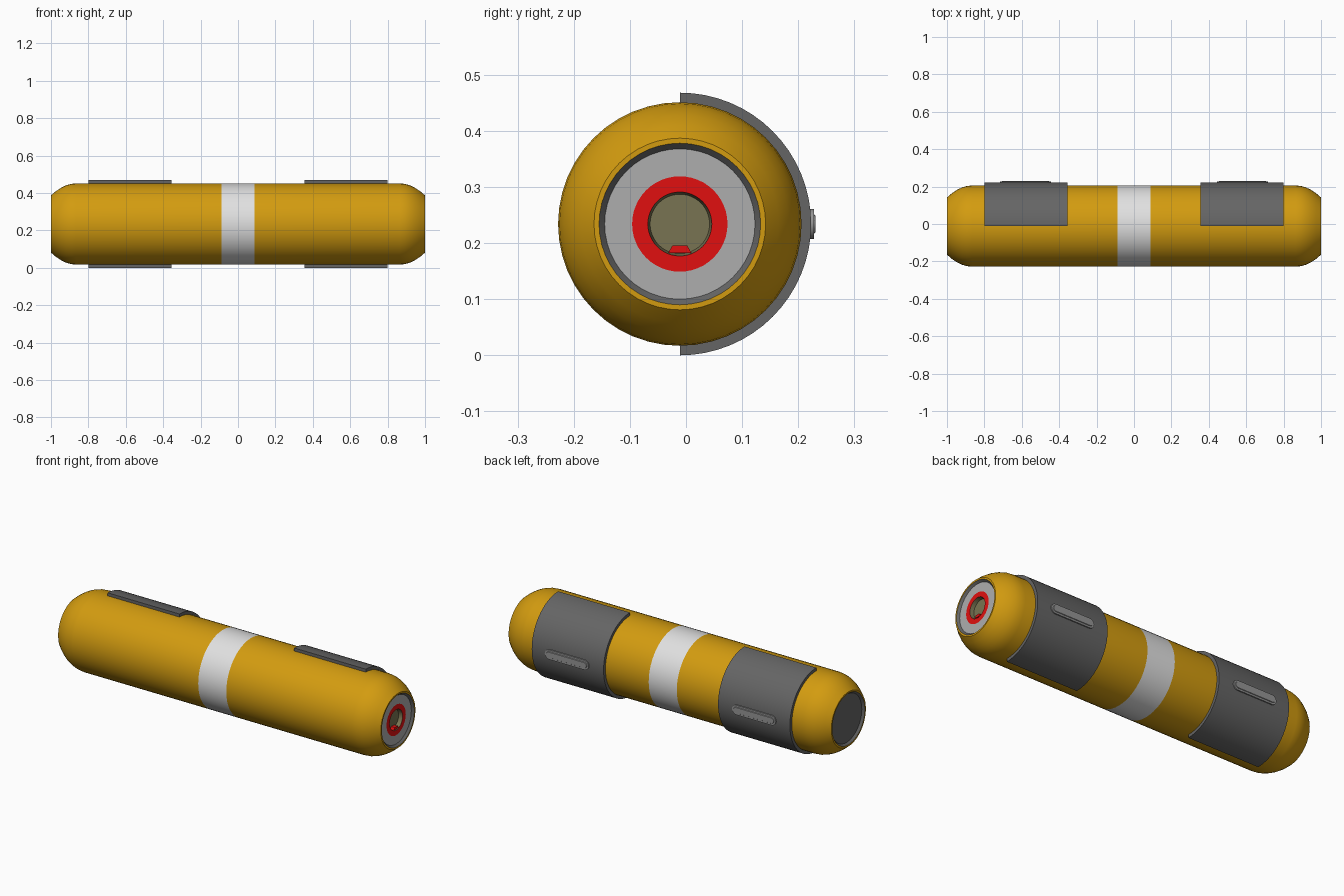
import bpy, bmesh
from math import sin, cos, pi
from mathutils import Vector

cube = bpy.data.objects.get("Cube")
if cube:
    bpy.data.objects.remove(cube)

AXIS_Y, AXIS_Z = -0.011, 0.234
R = 0.217


def material(name, rgb):
    m = bpy.data.materials.new(name)
    m.use_nodes = True
    m.diffuse_color = (*rgb, 1)
    m.node_tree.nodes["Principled BSDF"].inputs["Base Color"].default_value = (*rgb, 1)
    return m


YELLOW = material("amber yellow", (0.65, 0.33, 0.005))
WHITE = material("band white", (0.75, 0.75, 0.75))
DARK = material("dark grey", (0.13, 0.13, 0.13))
LIGHT = material("light grey", (0.42, 0.42, 0.42))
MID = material("mid grey", (0.3, 0.3, 0.3))
RED = material("red", (0.75, 0.005, 0.005))
OLIVE = material("olive", (0.19, 0.175, 0.085))


def finish(name, bm, mats):
    bmesh.ops.remove_doubles(bm, verts=bm.verts, dist=1e-5)
    bmesh.ops.recalc_face_normals(bm, faces=bm.faces)
    mesh = bpy.data.meshes.new(name)
    bm.to_mesh(mesh)
    bm.free()
    for m in mats:
        mesh.materials.append(m)
    ob = bpy.data.objects.new(name, mesh)
    bpy.context.collection.objects.link(ob)
    ob.location = (0, AXIS_Y, AXIS_Z)
    bpy.ops.object.select_all(action='DESELECT')
    ob.select_set(True)
    bpy.context.view_layer.objects.active = ob
    bpy.ops.object.shade_smooth_by_angle(angle=pi / 6)
    return ob


def lathe(name, profile, mats, rule=lambda x, r: 0, sweep=2 * pi, steps=48):
    """Sweep (x, radius) points around the x axis; rule picks the material."""
    bm = bmesh.new()
    rings = []
    for i in range(steps + 1):
        a = sweep * i / steps
        rings.append([bm.verts.new((x, r * sin(a), r * cos(a))) for x, r in profile])
    for p, q in zip(rings, rings[1:]):
        for j in range(len(profile) - 1):
            f = bm.faces.new((p[j], p[j + 1], q[j + 1], q[j]))
            mid = [(profile[j][k] + profile[j + 1][k]) / 2 for k in (0, 1)]
            f.material_index = rule(*mid)
    if sweep < 2 * pi:  # close the two cut ends
        for ring in (rings[0], rings[-1]):
            bm.faces.new(ring[:-1])
    bmesh.ops.dissolve_degenerate(bm, dist=1e-6, edges=bm.edges)
    return finish(name, bm, mats)


# Body with domed shoulders, flat rims and a painted centre band
shoulder = [(0.865 + 0.135 * t, R - 0.064 * t * t) for t in (0, .2, .4, .6, .8, 1)]
half = [(0.087, R)] + shoulder + [(1.0, 0.144)]
body = [(-x, r) for x, r in reversed(half)] + half
lathe("body", body, [YELLOW, WHITE], lambda x, r: 1 if abs(x) < 0.08 else 0)

# Recessed end caps: plain on one end, key socket on the other
lathe("plain_end_cap", [(-1.0, 0.145), (-0.988, 0.134), (-0.988, 0)], [DARK])
lathe("socket_end_cap",
      [(1.0, 0.145), (0.988, 0.134), (0.988, 0.085), (0.988, 0.057),
       (0.966, 0.053), (0.966, 0)],
      [DARK, LIGHT, RED, OLIVE],
      lambda x, r: 0 if r > 0.134 else 1 if r > 0.085 else 2 if r > 0.057 else 3)

# Key tab at the bottom of the socket
bm = bmesh.new()
tab = [(-0.021, -0.052), (0.021, -0.052), (0.013, -0.038), (-0.013, -0.038)]
face = bm.faces.new([bm.verts.new((0.966, y, z)) for y, z in tab])
ext = bmesh.ops.extrude_face_region(bm, geom=[face])
bmesh.ops.translate(bm, vec=(0.022, 0, 0),
                    verts=[v for v in ext["geom"] if isinstance(v, bmesh.types.BMVert)])
finish("socket_key_tab", bm, [RED])


def grip_bar(name, cx):
    """Rounded slot plate with a raised rim, standing on the back of a sleeve."""
    hl, hh, n = 0.136, 0.027, 8
    outline = []
    for side in (1, -1):
        for i in range(n + 1):
            a = -pi / 2 + pi * i / n
            outline.append((cx + side * (hl - hh + hh * cos(a)), side * hh * sin(a)))

    bm = bmesh.new()
    top = bm.faces.new([bm.verts.new((x, 0.215, z)) for x, z in outline])
    ext = bmesh.ops.extrude_face_region(bm, geom=[top])
    bmesh.ops.translate(bm, vec=(0, 0.024, 0),
                        verts=[v for v in ext["geom"] if isinstance(v, bmesh.types.BMVert)])
    bm.normal_update()
    front = max(bm.faces, key=lambda f: f.calc_center_median().y)
    bmesh.ops.inset_region(bm, faces=[front], thickness=0.01)
    bmesh.ops.inset_region(bm, faces=[front], thickness=0.002, depth=-0.003)
    return finish(name, bm, [MID])


# Half-round sleeves on the back, each with a grip bar
for side, s in (("left", 1), ("right", -1)):
    a, b = 0.355 * s, 0.8 * s
    ri, ro = 0.21, 0.234
    lathe(side + "_sleeve", [(a, ri), (a, ro), (b, ro), (b, ri), (a, ri)],
          [DARK], sweep=pi, steps=32)
    grip_bar(side + "_grip_bar", 0.58 * s)
